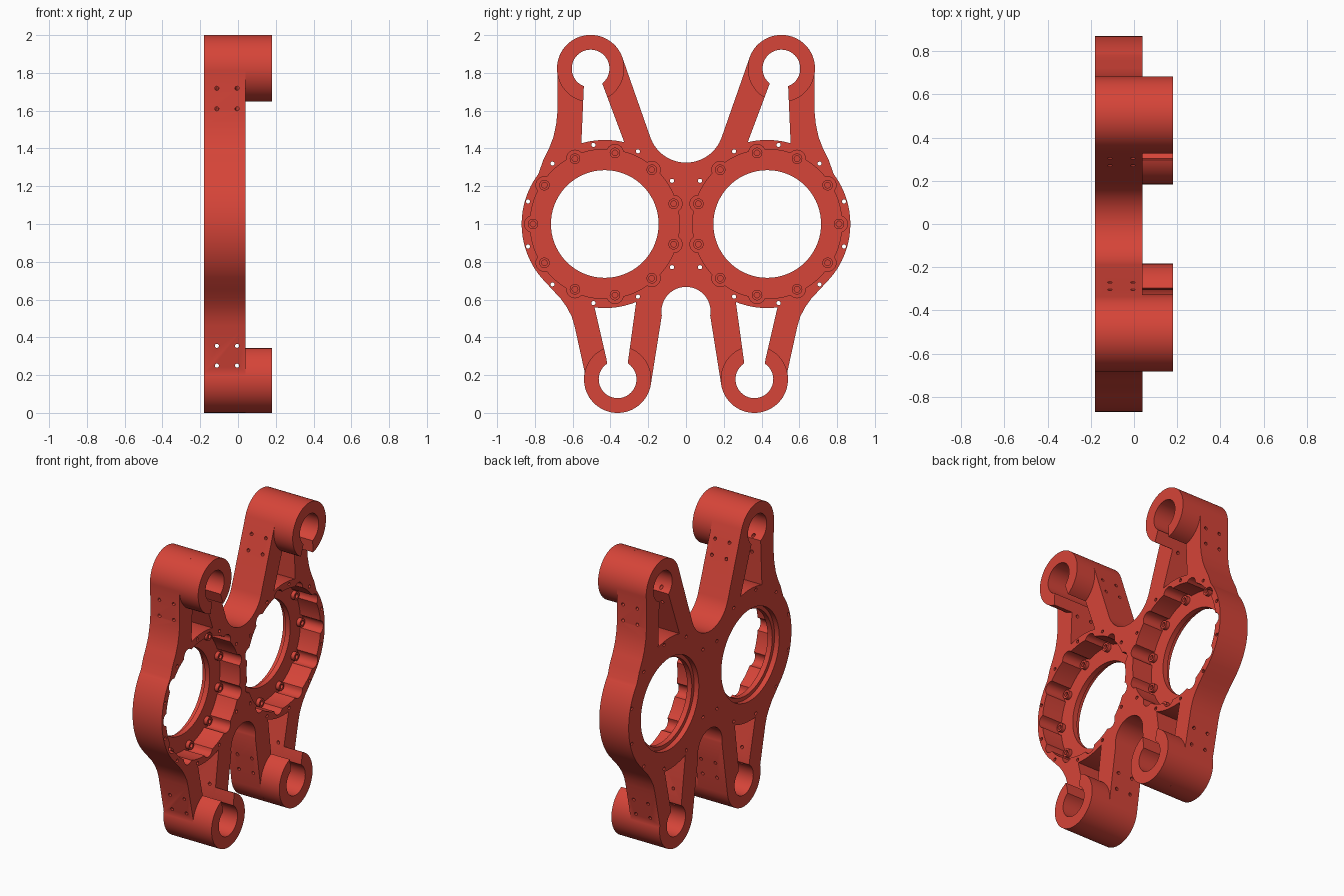
import bpy, bmesh, math
from math import cos, sin, radians, sqrt, pi
from mathutils import Vector

if "Cube" in bpy.data.objects:
    bpy.data.objects.remove(bpy.data.objects["Cube"])

red = bpy.data.materials.new("red paint")
red.diffuse_color = (0.67, 0.058, 0.04, 1)
red.use_nodes = True
red.node_tree.nodes["Principled BSDF"].inputs["Base Color"].default_value = red.diffuse_color

BACK, FACE, TIP, FLOOR = -0.18, 0.04, 0.18, -0.11   # depths along x
RING = (0.43, 1.0)                                  # ring centre (y, z), mirrored in y
TOP, LOW = (0.505, 1.823), (0.362, 0.178)           # eye centres
EYE_R, BORE_R = 0.178, 0.10
BOLTS = 11


def arc(c, r, a0, a1, n):
    """Points on an arc in the y-z plane, angles in degrees."""
    return [(c[0] + r * cos(radians(a0 + (a1 - a0) * i / n)),
             c[1] + r * sin(radians(a0 + (a1 - a0) * i / n))) for i in range(n + 1)]


def circle(c, r, n):
    return arc(c, r, 0, 360, n)[:-1]


def mirror(pts):
    return [(-y, z) for y, z in reversed(pts)]


def prism(bm, pts, x0, x1):
    """Extrude a closed y-z outline between two x positions."""
    f = bm.faces.new([bm.verts.new((x0, y, z)) for y, z in pts])
    out = bmesh.ops.extrude_face_region(bm, geom=[f])
    top = [v for v in out["geom"] if isinstance(v, bmesh.types.BMVert)]
    bmesh.ops.translate(bm, verts=top, vec=(x1 - x0, 0, 0))


def rod(bm, x, p, q, r):
    """Thin round rod between two y-z points at depth x."""
    a, b = Vector((x, *p)), Vector((x, *q))
    m = (b - a).to_track_quat('Z', 'Y').to_matrix().to_4x4()
    m.translation = (a + b) / 2
    bmesh.ops.create_cone(bm, cap_ends=True, segments=12, radius1=r, radius2=r,
                          depth=(b - a).length, matrix=m)


def make(name, bm):
    bmesh.ops.recalc_face_normals(bm, faces=bm.faces[:])
    me = bpy.data.meshes.new(name)
    bm.to_mesh(me)
    bm.free()
    me.materials.append(red)
    ob = bpy.data.objects.new(name, me)
    bpy.context.collection.objects.link(ob)
    return ob


def select(ob):
    bpy.ops.object.select_all(action='DESELECT')
    ob.select_set(True)
    bpy.context.view_layer.objects.active = ob


def solids(name, items):
    bm = bmesh.new()
    for pts, x0, x1 in items:
        prism(bm, pts, x0, x1)
    return make(name, bm)


def cut(ob, cutter):
    cutter.hide_render = True
    mod = ob.modifiers.new("cut", 'BOOLEAN')
    mod.operation, mod.solver, mod.object = 'DIFFERENCE', 'EXACT', cutter
    select(ob)
    bpy.ops.object.modifier_apply(modifier=mod.name)


def smooth(ob):
    select(ob)
    bpy.ops.object.shade_smooth_by_angle(angle=radians(30))


def both(pts, x0, x1):
    return [(pts, x0, x1), (mirror(pts), x0, x1)]


# plate outline: right half from top saddle to bottom saddle, then mirrored
half = (arc((0, 1.525), 0.2, -90, -19.4, 16)
        + arc(TOP, EYE_R, 160, -8, 32)
        + [(0.68, 1.6), (0.687, 1.53), (0.702, 1.46), (0.725, 1.4), (0.757, 1.335)]
        + arc(RING, 0.44, 37, -40, 32)
        + [(0.71, 0.655), (0.665, 0.607), (0.63, 0.558), (0.605, 0.51), (0.59, 0.46)]
        + arc(LOW, EYE_R, 12, -170, 36)
        + arc((0, 0.537), 0.13, -9.7, 90, 20))
plate = solids("plate", [(half + mirror(half)[1:-1], BACK, FACE)])

# keyhole windows: eye bore, slot and opening up to the ring
a = math.degrees
top_key = (arc(TOP, BORE_R, 250 - 360 + 360, -69, 32)[::1]
           + [(0.554, 1.427)] + arc(RING, 0.445, 73.8, 103.4, 10)[1:])
low_key = (arc(LOW, BORE_R, 124, 416, 32)[::-1]
           + [(0.306, 0.28), (0.264, 0.587)]
           + arc(RING, 0.445, -112, -83, 10)[1:] + [(0.42, 0.28)])
top_key = (arc(TOP, BORE_R, 232, -69, 32)
           + [(0.554, 1.427)] + arc(RING, 0.445, 73.8, 103.4, 10)[1:])


def recess_radius(t):
    """Pocket radius with a rounded bump around every bolt."""
    step = 2 * pi / BOLTS
    d = (t + step / 2) % step - step / 2
    k = 0.045 ** 2 - (0.38 * sin(d)) ** 2
    return max(0.395, 0.38 * cos(d) + sqrt(k)) if k > 0 else 0.395


# scalloped pockets
N = BOLTS * 26
pocket = [(RING[0] + recess_radius(2 * pi * i / N) * cos(2 * pi * i / N),
           RING[1] + recess_radius(2 * pi * i / N) * sin(2 * pi * i / N)) for i in range(N)]
keys = both(top_key, -0.4, 0.4) + both(low_key, -0.4, 0.4)
key_cutter = solids("window_cutter", keys)
pocket_cutter = solids("pocket_cutter", both(pocket, FLOOR, 0.3))

# main bores and pin holes between the bolts
bores = both(circle(RING, 0.285, 72), -0.3, 0.3)
for i in range(BOLTS):
    t = 2 * pi * (i + 0.5) / BOLTS
    if abs(t - pi) > 0.1:
        c = (RING[0] + 0.423 * cos(t), RING[1] + 0.423 * sin(t))
        bores += both(circle(c, 0.011, 12), -0.3, 0.3)
bore_cutter = solids("bore_cutter", bores)
step_cutter = solids("step_cutter", both(circle(RING, 0.31, 72), -0.3, -0.145))

# cross holes in the arms
bm = bmesh.new()
for x in (-0.112, -0.005):
    for s in (-1, 1):
        for p, q in (((0.78, 1.70), (0.24, 1.80)), ((0.78, 1.59), (0.20, 1.705)),
                     ((0.66, 0.355), (0.08, 0.355)), ((0.66, 0.25), (0.08, 0.25))):
            rod(bm, x, (s * p[0], p[1]), (s * q[0], q[1]), 0.011)
hole_cutter = make("cross_hole_cutter", bm)

cutters = [key_cutter, pocket_cutter, bore_cutter, step_cutter, hole_cutter]
for c in cutters:
    cut(plate, c)
smooth(plate)

# slotted eyes standing out from the plate
for label, c in (("upper_eye", TOP), ("lower_eye", LOW)):
    eyes = solids(label, both(circle(c, EYE_R, 72), FACE, TIP))
    cut(eyes, key_cutter)
    smooth(eyes)

for c in cutters:
    bpy.data.objects.remove(c, do_unlink=True)

# socket head bolts on the pocket floor
bm = bmesh.new()
rings = ((0.028, FLOOR), (0.028, FLOOR + 0.025), (0.015, FLOOR + 0.025), (0.015, FLOOR + 0.008))
for s in (-1, 1):
    for i in range(BOLTS):
        t = 2 * pi * i / BOLTS
        c = (s * (RING[0] + 0.38 * cos(t)), RING[1] + 0.38 * sin(t))
        loops = [[bm.verts.new((x, y, z)) for y, z in circle(c, r, 18)] for r, x in rings]
        for l0, l1 in zip(loops, loops[1:]):
            for k in range(18):
                j = (k + 1) % 18
                bm.faces.new((l0[k], l0[j], l1[j], l1[k]))
        bm.faces.new(loops[0])
        bm.faces.new(loops[-1])
smooth(make("bolts", bm))
